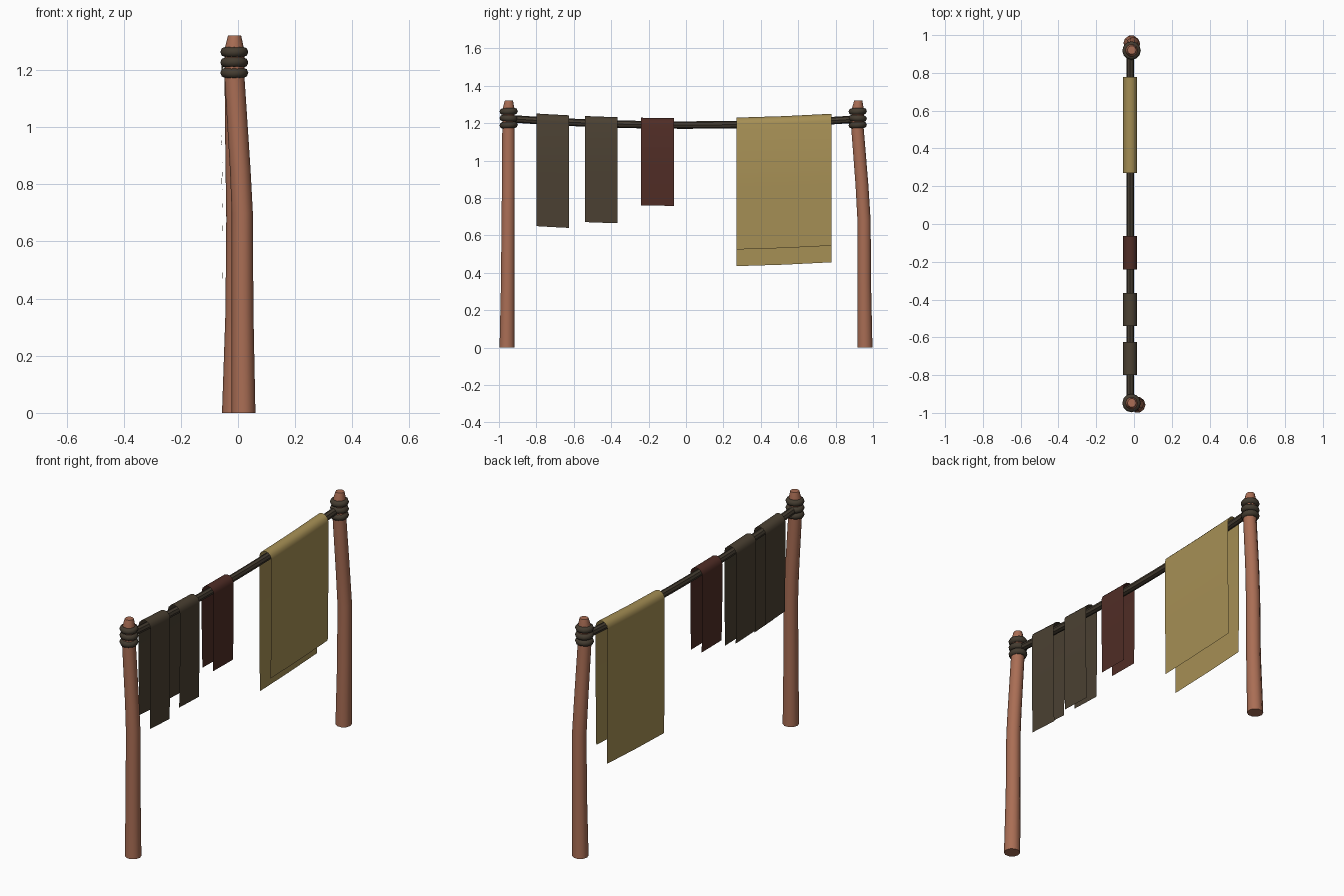
import bpy, bmesh, math
from mathutils import Vector

if "Cube" in bpy.data.objects:
    bpy.data.objects.remove(bpy.data.objects["Cube"])


def material(name, rgb):
    m = bpy.data.materials.new(name)
    m.diffuse_color = (*rgb, 1)
    m.use_nodes = True
    m.node_tree.nodes["Principled BSDF"].inputs["Base Color"].default_value = m.diffuse_color
    return m


WOOD = material("reddish wood", (0.40, 0.155, 0.09))
ROPE = material("dark rope", (0.058, 0.045, 0.03))
GREY = material("grey brown cloth", (0.07, 0.052, 0.032))
RED = material("maroon cloth", (0.08, 0.026, 0.019))
TAN = material("mustard cloth", (0.38, 0.275, 0.09))
LINE_X = -0.02


def finish(name, bm, mat, angle=40):
    mesh = bpy.data.meshes.new(name)
    bm.to_mesh(mesh)
    bm.free()
    mesh.materials.append(mat)
    obj = bpy.data.objects.new(name, mesh)
    bpy.context.collection.objects.link(obj)
    bpy.ops.object.select_all(action='DESELECT')
    obj.select_set(True)
    bpy.context.view_layer.objects.active = obj
    bpy.ops.object.shade_smooth_by_angle(angle=math.radians(angle))
    return obj


def skin(bm, rings, closed):
    """Bridge successive point rings with quads."""
    n = len(rings[0])
    for a, b in zip(rings, rings[1:]):
        for i in range(n if closed else n - 1):
            j = (i + 1) % n
            bm.faces.new((a[i], a[j], b[j], b[i]))


def tube(name, path, sides, mat, axes):
    """path: (x, y, z, radius); axes: the two directions of the rings."""
    bm = bmesh.new()
    u, v = Vector(axes[0]), Vector(axes[1])
    rings = []
    for x, y, z, r in path:
        rings.append([bm.verts.new(Vector((x, y, z))
                      + u * r * math.cos(2 * math.pi * i / sides)
                      + v * r * math.sin(2 * math.pi * i / sides)) for i in range(sides)])
    skin(bm, rings, True)
    bm.faces.new(rings[0])
    bm.faces.new(rings[-1])
    bmesh.ops.recalc_face_normals(bm, faces=bm.faces)
    return finish(name, bm, mat)


def line_z(y):
    return 1.19 + 0.034 * (y / 0.94) ** 2


# Crooked posts with tapered tips
XY = ((1, 0, 0), (0, 1, 0))
tube("front_post", [(0.019, -0.957, 0, 0.042), (0.016, -0.953, 0.35, 0.038),
                    (0.015, -0.951, 0.70, 0.037), (0.008, -0.95, 0.85, 0.036),
                    (-0.012, -0.949, 1.17, 0.035), (-0.013, -0.949, 1.27, 0.035),
                    (-0.012, -0.947, 1.32, 0.023)], 10, WOOD, XY)
tube("back_post", [(-0.014, 0.957, 0, 0.042), (-0.006, 0.953, 0.35, 0.038),
                   (-0.004, 0.952, 0.68, 0.037), (-0.008, 0.94, 0.88, 0.036),
                   (-0.012, 0.917, 1.17, 0.035), (-0.013, 0.918, 1.27, 0.035),
                   (-0.012, 0.921, 1.32, 0.023)], 10, WOOD, XY)

# Rope lashings around each post top
for label, y in (("front", -0.948), ("back", 0.918)):
    for i, z in enumerate((1.19, 1.226, 1.263)):
        bpy.ops.mesh.primitive_torus_add(major_radius=0.031, minor_radius=0.018,
                                         major_segments=12, minor_segments=8,
                                         location=(-0.013, y, z),
                                         rotation=(math.radians((3, -3, 2)[i]), 0, 0))
        ring = bpy.context.object
        ring.name = f"{label}_lashing_{i + 1}"
        ring.data.materials.append(ROPE)
        bpy.ops.object.shade_smooth_by_angle(angle=math.radians(60))

# Sagging line between the posts
ys = [-0.945 + 1.865 * i / 12 for i in range(13)]
tube("hanging_line", [(LINE_X, y, line_z(y), 0.02) for y in ys], 8, ROPE,
     ((1, 0, 0), (0, 0, 1)))


def cloth(name, y0, y1, drop_right, drop_left, mat):
    """Sheet folded over the line; drops measured below the line."""
    bm = bmesh.new()
    r = 0.037
    prof = [(r - 0.004, -drop_right), (r, -drop_right * 0.5)]
    prof += [(r * math.cos(math.pi * i / 6), r * math.sin(math.pi * i / 6)) for i in range(7)]
    prof += [(-r, -drop_left * 0.5), (-r + 0.004, -drop_left)]
    rings = [[bm.verts.new((LINE_X + x, y, line_z(y) + z)) for x, z in prof]
             for y in (y0, (y0 + y1) / 2, y1)]
    skin(bm, rings, False)
    bm.normal_update()
    # Outward facing normals
    top = max(bm.faces, key=lambda f: f.calc_center_median().z)
    if top.normal.z < 0:
        bmesh.ops.reverse_faces(bm, faces=bm.faces)
    return finish(name, bm, mat, 60)


# Hanging cloths
cloth("grey_cloth_1", -0.80, -0.625, 0.565, 0.505, GREY)
cloth("grey_cloth_2", -0.54, -0.365, 0.53, 0.50, GREY)
cloth("maroon_cloth", -0.24, -0.063, 0.432, 0.43, RED)
cloth("mustard_cloth", 0.27, 0.777, 0.668, 0.757, TAN)
